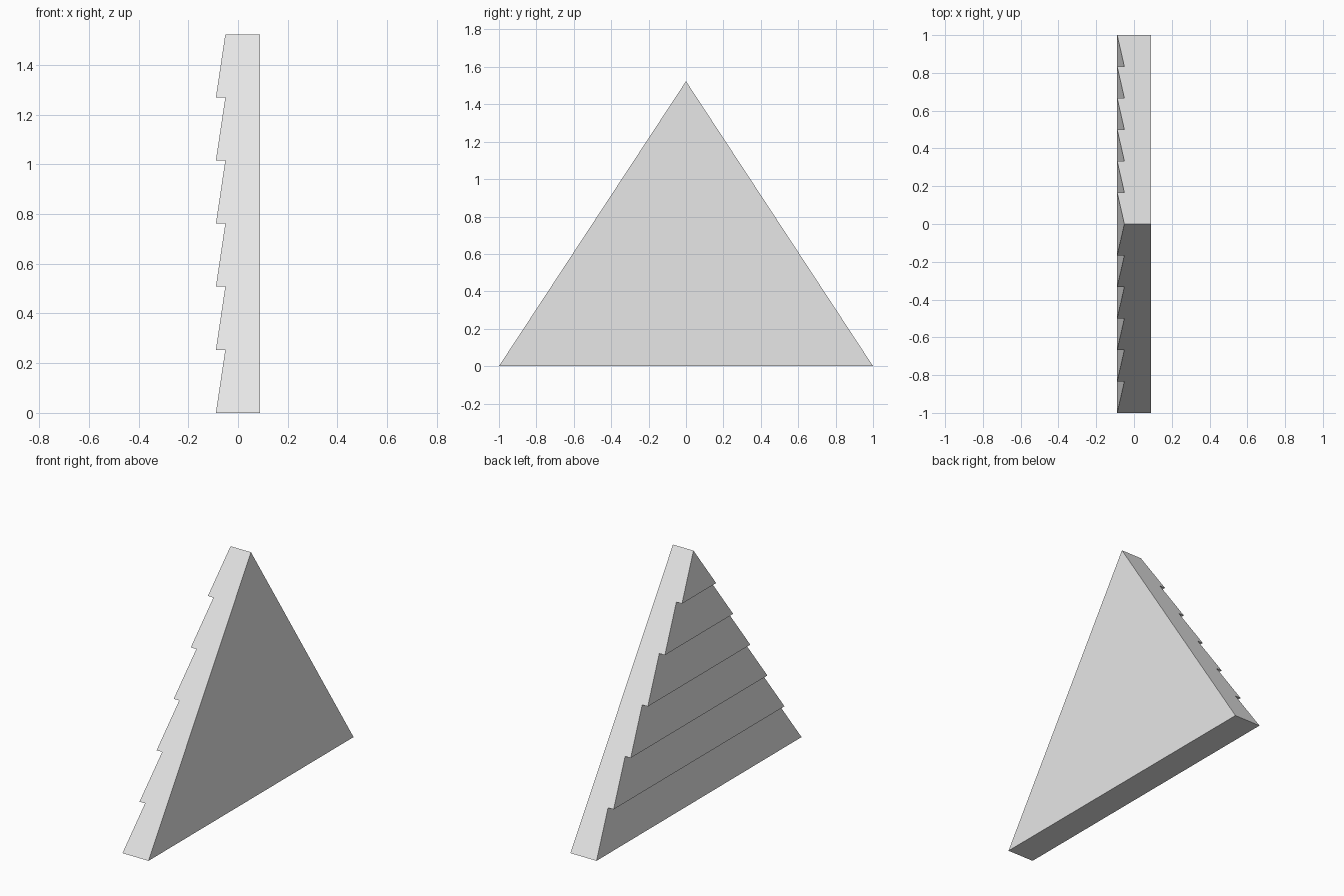
import bpy
import bmesh

if "Cube" in bpy.data.objects:
    bpy.data.objects.remove(bpy.data.objects["Cube"], do_unlink=True)

HEIGHT = 1.523
BOARDS = 6
BACK_X = 0.089      # flat inner side
LIP_X = -0.089      # lower edge of each board
TUCK_X = -0.051     # upper edge of each board

# Single flat paint colour
paint = bpy.data.materials.new("light_grey")
paint.use_nodes = True
grey = (0.8, 0.8, 0.8, 1.0)
paint.diffuse_color = grey
paint.node_tree.nodes["Principled BSDF"].inputs["Base Color"].default_value = grey

# Sawtooth cross-section of the overlapping boards, bottom to top
step = HEIGHT / BOARDS
profile = [(BACK_X, HEIGHT), (BACK_X, 0.0)]
for i in range(BOARDS):
    profile += [(LIP_X, i * step), (TUCK_X, (i + 1) * step)]

# Gable wall: the section swept across a width that narrows to the ridge
bm = bmesh.new()


def ring(side):
    return [bm.verts.new((x, side * (1 - z / HEIGHT), z)) for x, z in profile]


front, back = ring(-1), ring(1)
bm.faces.new(front)
bm.faces.new(back[::-1])
count = len(profile)
for i in range(count - 1):      # the ridge itself needs no face
    j = i + 1
    bm.faces.new((front[j], front[i], back[i], back[j]))

# Join the two slopes along the ridge
bmesh.ops.remove_doubles(bm, verts=bm.verts[:], dist=0.0001)
bmesh.ops.recalc_face_normals(bm, faces=bm.faces[:])

mesh = bpy.data.meshes.new("gable_wall")
bm.to_mesh(mesh)
bm.free()
mesh.materials.append(paint)
wall = bpy.data.objects.new("gable_wall", mesh)
bpy.context.collection.objects.link(wall)
